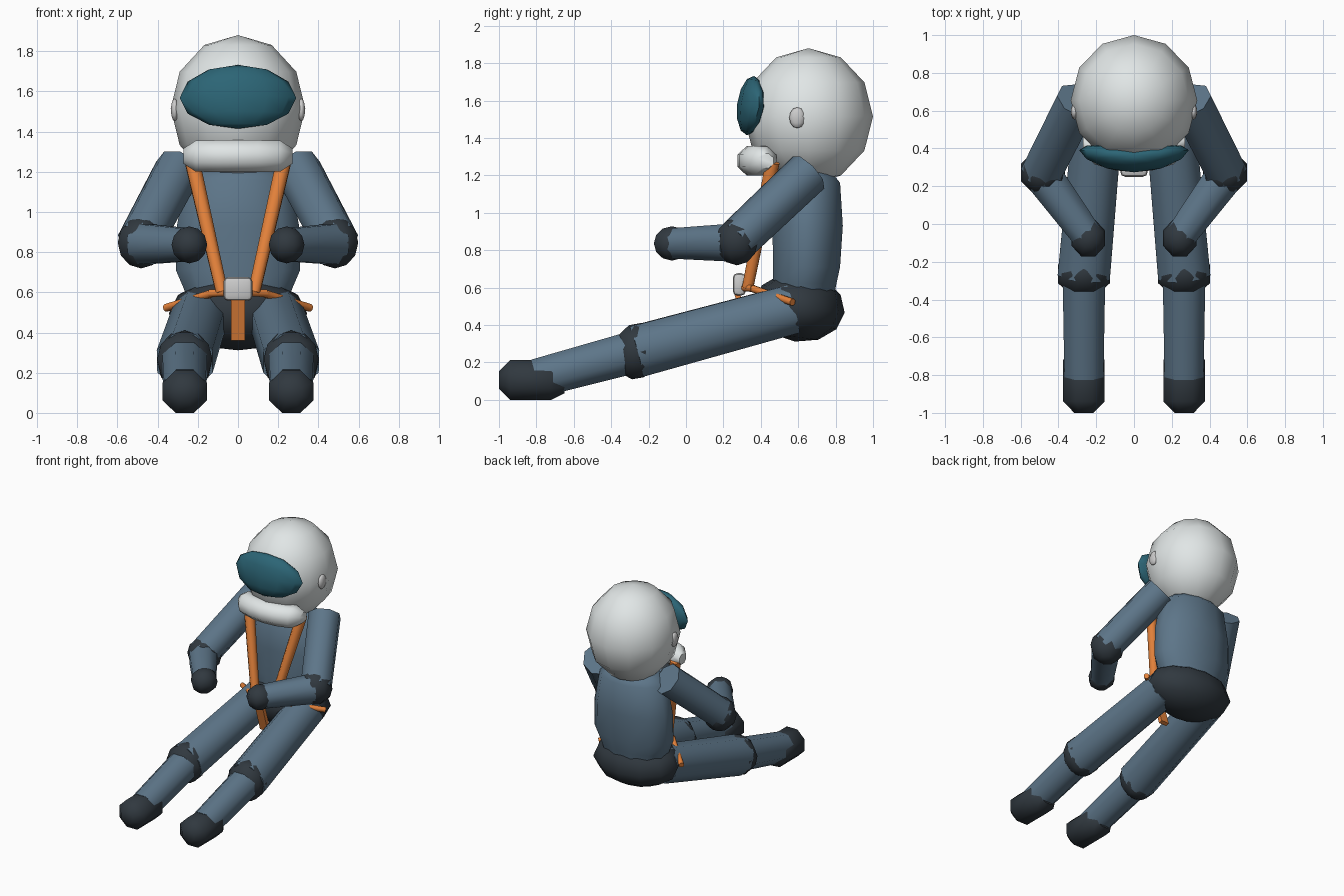
import bpy, bmesh, math
from mathutils import Vector, Matrix

if "Cube" in bpy.data.objects:
    bpy.data.objects.remove(bpy.data.objects["Cube"])


def material(name, rgb):
    m = bpy.data.materials.new(name)
    m.diffuse_color = (*rgb, 1)
    m.use_nodes = True
    m.node_tree.nodes["Principled BSDF"].inputs["Base Color"].default_value = m.diffuse_color
    return m


SUIT = material("slate_blue", (0.11, 0.18, 0.25))
DARK = material("charcoal", (0.03, 0.04, 0.05))
ORANGE = material("orange", (0.80, 0.23, 0.045))
TEAL = material("teal", (0.025, 0.13, 0.18))
WHITE = material("off_white", (0.75, 0.79, 0.79))


def finish(name, bm, mat=None, angle=50):
    bmesh.ops.recalc_face_normals(bm, faces=bm.faces)
    me = bpy.data.meshes.new(name)
    bm.to_mesh(me)
    bm.free()
    me.shade_smooth()
    me.set_sharp_from_angle(angle=math.radians(angle))
    if mat:
        me.materials.append(mat)
    ob = bpy.data.objects.new(name, me)
    bpy.context.collection.objects.link(ob)
    return ob


def ball(name, c, r, mat=None, seg=12, rings=6, rot=None, bend=0, spin=0):
    """Ellipsoid with radii r; bend sweeps the sides backwards."""
    bm = bmesh.new()
    bmesh.ops.create_uvsphere(bm, u_segments=seg, v_segments=rings, radius=1,
                              matrix=Matrix.Rotation(spin, 4, 'Z'))
    for v in bm.verts:
        v.co = Vector((v.co.x * r[0], v.co.y * r[1], v.co.z * r[2]))
        v.co.y += bend * v.co.x ** 2
    m = Matrix.Translation(c)
    if rot:
        m = m @ Matrix.Rotation(rot, 4, 'X')
    bmesh.ops.transform(bm, matrix=m, verts=bm.verts)
    return finish(name, bm, mat, 70)


def loft(name, rings, axis, mat, n=8, angle=50):
    """Skin elliptical rings (centre, radius_a, radius_b) set across one axis."""
    bm = bmesh.new()
    loops = []
    for c, ra, rb in rings:
        loop = []
        for i in range(n):
            t = 2 * math.pi * (i + 0.5) / n
            a, b = ra * math.cos(t), rb * math.sin(t)
            off = {'X': (0, a, b), 'Y': (a, 0, b), 'Z': (a, b, 0)}[axis]
            loop.append(bm.verts.new(Vector(c) + Vector(off)))
        loops.append(loop)
    for l0, l1 in zip(loops, loops[1:]):
        for i in range(n):
            j = (i + 1) % n
            bm.faces.new((l0[i], l0[j], l1[j], l1[i]))
    bm.faces.new(loops[0])
    bm.faces.new(loops[-1])
    return finish(name, bm, mat, angle)


def rod(name, a, b, r0, r1, mat, n=8, flat=1.0):
    """Tapered straight limb or strap from a to b."""
    a, b = Vector(a), Vector(b)
    d = b - a
    bm = bmesh.new()
    bmesh.ops.create_cone(bm, cap_ends=True, segments=n, radius1=r0, radius2=r1,
                          depth=d.length)
    m = (Matrix.Translation((a + b) / 2) @ d.to_track_quat('Z', 'Y').to_matrix().to_4x4()
         @ Matrix.Diagonal((1, flat, 1, 1)) @ Matrix.Rotation(math.pi / n, 4, 'Z'))
    bmesh.ops.transform(bm, matrix=m, verts=bm.verts)
    return finish(name, bm, mat)


def box(name, c, size, mat, bevel=0.0, tilt=0.0):
    bm = bmesh.new()
    bmesh.ops.create_cube(bm, size=1)
    bmesh.ops.scale(bm, vec=size, verts=bm.verts)
    if bevel:
        bmesh.ops.bevel(bm, geom=bm.edges[:], offset=bevel, segments=2,
                        profile=0.5, affect='EDGES')
    m = Matrix.Translation(c) @ Matrix.Rotation(tilt, 4, 'X')
    bmesh.ops.transform(bm, matrix=m, verts=bm.verts)
    return finish(name, bm, mat, 40)


# Helmet, visor and chin guard
ball("helmet", (0, 0.655, 1.515), (0.335, 0.345, 0.365), WHITE)
ball("visor", (0, 0.345, 1.573), (0.29, 0.072, 0.16), TEAL, rot=-0.12, bend=0.55)
loft("chin_guard", [((x, 0.36 + 0.9 * x * x, 1.278), r, r * 0.93) for x, r in
                    ((-0.27, 0.045), (-0.21, 0.09), (-0.1, 0.092), (0, 0.092),
                     (0.1, 0.092), (0.21, 0.09), (0.27, 0.045))],
     'X', WHITE)

# Torso and pelvis
loft("torso", [((0, 0.63, 0.52), 0.24, 0.16), ((0, 0.635, 0.62), 0.28, 0.175),
               ((0, 0.645, 0.71), 0.32, 0.185), ((0, 0.65, 0.93), 0.315, 0.195),
               ((0, 0.65, 1.16), 0.27, 0.18), ((0, 0.65, 1.22), 0.19, 0.13)],
     'Z', SUIT, n=12)
ball("pelvis", (0, 0.605, 0.495), (0.345, 0.245, 0.185), DARK, rot=-0.12)

# Harness centre
box("harness_buckle", (0, 0.285, 0.617), (0.145, 0.07, 0.12), None, 0.025)
box("crotch_strap", (0, 0.305, 0.465), (0.068, 0.03, 0.21), ORANGE, tilt=0.3)

for s, side in ((-1, "right"), (1, "left")):
    def P(x, y, z):
        return (s * x, y, z)

    ball(f"{side}_ear_cap", P(0.315, 0.595, 1.508), (0.02, 0.043, 0.056), None, 10, 6)

    # Harness straps
    rod(f"{side}_shoulder_strap", P(0.232, 0.463, 1.27), P(0.08, 0.33, 0.60),
        0.04, 0.032, ORANGE)
    rod(f"{side}_lap_strap_front", P(0.04, 0.30, 0.60), P(0.14, 0.36, 0.595),
        0.02, 0.02, ORANGE)
    rod(f"{side}_lap_strap", P(0.13, 0.355, 0.595), P(0.36, 0.57, 0.522),
        0.02, 0.02, ORANGE)

    # Arm
    rod(f"{side}_upper_arm", P(0.295, 0.655, 1.215), P(0.49, 0.27, 0.85),
        0.12, 0.115, SUIT)
    ball(f"{side}_elbow_pad", P(0.482, 0.272, 0.847), (0.126, 0.122, 0.128), DARK,
         8, 6, spin=math.pi / 8)
    rod(f"{side}_forearm", P(0.47, 0.24, 0.84), P(0.25, -0.06, 0.836),
        0.108, 0.088, SUIT)
    ball(f"{side}_hand", P(0.242, -0.075, 0.836), (0.096, 0.105, 0.092), DARK,
         8, 6, spin=math.pi / 8)

    # Leg
    rod(f"{side}_thigh", P(0.19, 0.57, 0.485), P(0.265, -0.27, 0.257),
        0.142, 0.15, SUIT)
    ball(f"{side}_knee_pad", P(0.265, -0.265, 0.26), (0.148, 0.13, 0.152), DARK,
         8, 6, spin=math.pi / 8, rot=-0.15)
    rod(f"{side}_shin", P(0.265, -0.27, 0.258), P(0.265, -0.80, 0.115),
        0.122, 0.112, SUIT)
    loft(f"{side}_boot", [(P(0.265, -1.0, 0.106), 0.055, 0.05),
                          (P(0.265, -0.94, 0.106), 0.119, 0.115),
                          (P(0.265, -0.72, 0.106), 0.119, 0.115),
                          (P(0.265, -0.65, 0.09), 0.07, 0.06)], 'Y', DARK)
